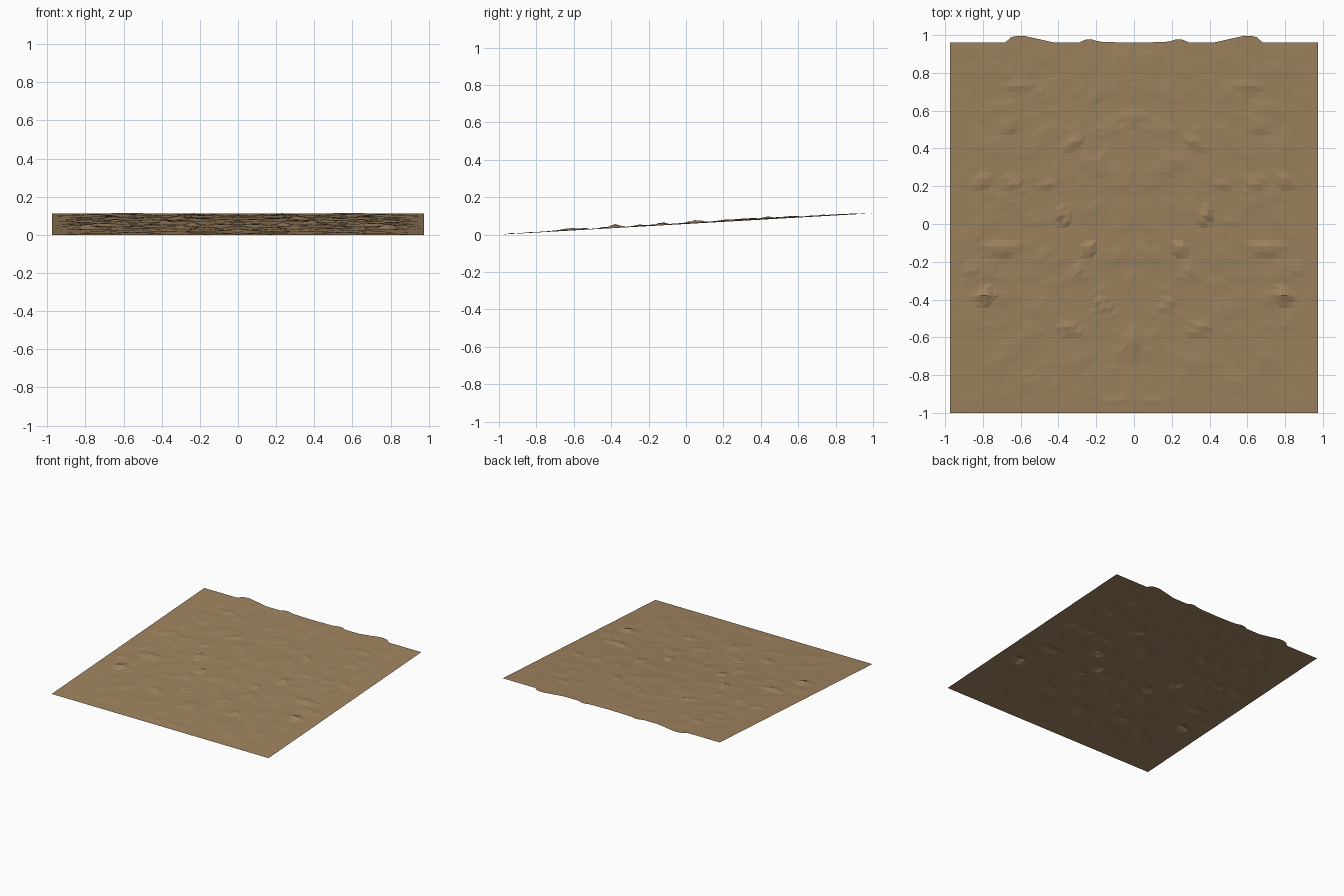
import bpy, bmesh, math
from mathutils import Vector, noise

if "Cube" in bpy.data.objects:
    bpy.data.objects.remove(bpy.data.objects["Cube"])

mat = bpy.data.materials.new("sandy brown")
mat.diffuse_color = (0.345, 0.228, 0.116, 1)
mat.use_nodes = True
mat.node_tree.nodes["Principled BSDF"].inputs["Base Color"].default_value = mat.diffuse_color

HALF_X, FRONT, BACK = 0.975, -1.0, 0.96
NX, NY = 60, 60

# Bumps on the right half, mirrored by |x|: x, y, half length, half width, height, angle
BUMPS = [
    (0.24, -0.13, 0.065, 0.065, 0.024, 0), (0.29, -0.24, 0.06, 0.05, 0.014, 0),
    (0.79, -0.38, 0.065, 0.075, 0.025, 0), (0.70, -0.13, 0.17, 0.06, 0.018, 0),
    (0.86, -0.24, 0.07, 0.06, 0.010, 0), (0.38, 0.05, 0.11, 0.06, 0.022, 60),
    (0.32, 0.43, 0.13, 0.06, 0.018, -25), (0.17, 0.35, 0.10, 0.05, 0.014, 100),
    (0.66, 0.52, 0.10, 0.06, 0.014, 0), (0.60, 0.73, 0.11, 0.07, 0.010, 0),
    (0.80, 0.23, 0.09, 0.07, 0.014, -35), (0.64, 0.21, 0.11, 0.07, 0.014, 30),
    (0.46, 0.21, 0.09, 0.06, 0.012, 0), (0.35, -0.55, 0.12, 0.05, 0.013, 20),
    (0.17, -0.43, 0.12, 0.05, 0.012, 35), (0.0, -0.62, 0.10, 0.12, 0.014, 0),
    (0.0, 0.56, 0.20, 0.10, 0.012, 0), (0.09, -0.93, 0.12, 0.03, 0.006, 0),
]
# Lip of the back edge that overhangs outward: x, extra y
LIP = [(0, 0), (0.18, 0.004), (0.25, 0.025), (0.275, 0), (0.42, 0),
       (0.60, 0.04), (0.655, 0.028), (0.675, 0), (1, 0)]


def lip(x):
    for (a, p), (b, q) in zip(LIP, LIP[1:]):
        if a <= x <= b:
            return p + (q - p) * (x - a) / (b - a)
    return 0


def relief(x, y):
    """Height above the sloping base sheet."""
    x = abs(x)
    edge = max(0, min(1, (HALF_X - x) / 0.2, (y - FRONT) / 0.2, (BACK - y) / 0.1))
    n = noise.noise(Vector((x * 7, y * 9, 3))) + 0.5 * noise.noise(Vector((x * 15, y * 17, 8)))
    h = edge * 0.006 * max(0, n + 0.15)
    h += edge * 0.007 * math.exp(-((y - 0.3) / 0.4) ** 2 - (x / 0.6) ** 2)
    peak = 0
    for bx, by, length, width, height, ang in BUMPS:
        a = math.radians(ang)
        dx, dy = x - bx, y - by
        u = abs(dx * math.cos(a) + dy * math.sin(a)) / length
        v = abs(dy * math.cos(a) - dx * math.sin(a)) / width
        peak = max(peak, height * (1 - u - v))
    return max(h, peak)


# Terrain sheet: one sloping faceted surface
bm = bmesh.new()
rows = []
for j in range(NY + 1):
    row = []
    for i in range(NX + 1):
        x = -HALF_X + 2 * HALF_X * i / NX
        y = FRONT + (BACK - FRONT) * j / NY
        z = 0.112 * (y - FRONT) / (BACK - FRONT) + relief(x, y)
        if j == NY:
            y += lip(abs(x))
            z += lip(abs(x)) * 0.08
        row.append(bm.verts.new((x, y, z)))
    rows.append(row)

# Triangulate with diagonals mirrored about the centre line
for j in range(NY):
    for i in range(NX):
        a, b = rows[j][i], rows[j][i + 1]
        c, d = rows[j + 1][i + 1], rows[j + 1][i]
        tris = ((a, b, c), (a, c, d)) if i < NX // 2 else ((a, b, d), (b, c, d))
        for t in tris:
            bm.faces.new(t)

me = bpy.data.meshes.new("terrain_sheet")
bm.to_mesh(me)
bm.free()
me.materials.append(mat)
obj = bpy.data.objects.new("terrain_sheet", me)
bpy.context.collection.objects.link(obj)
